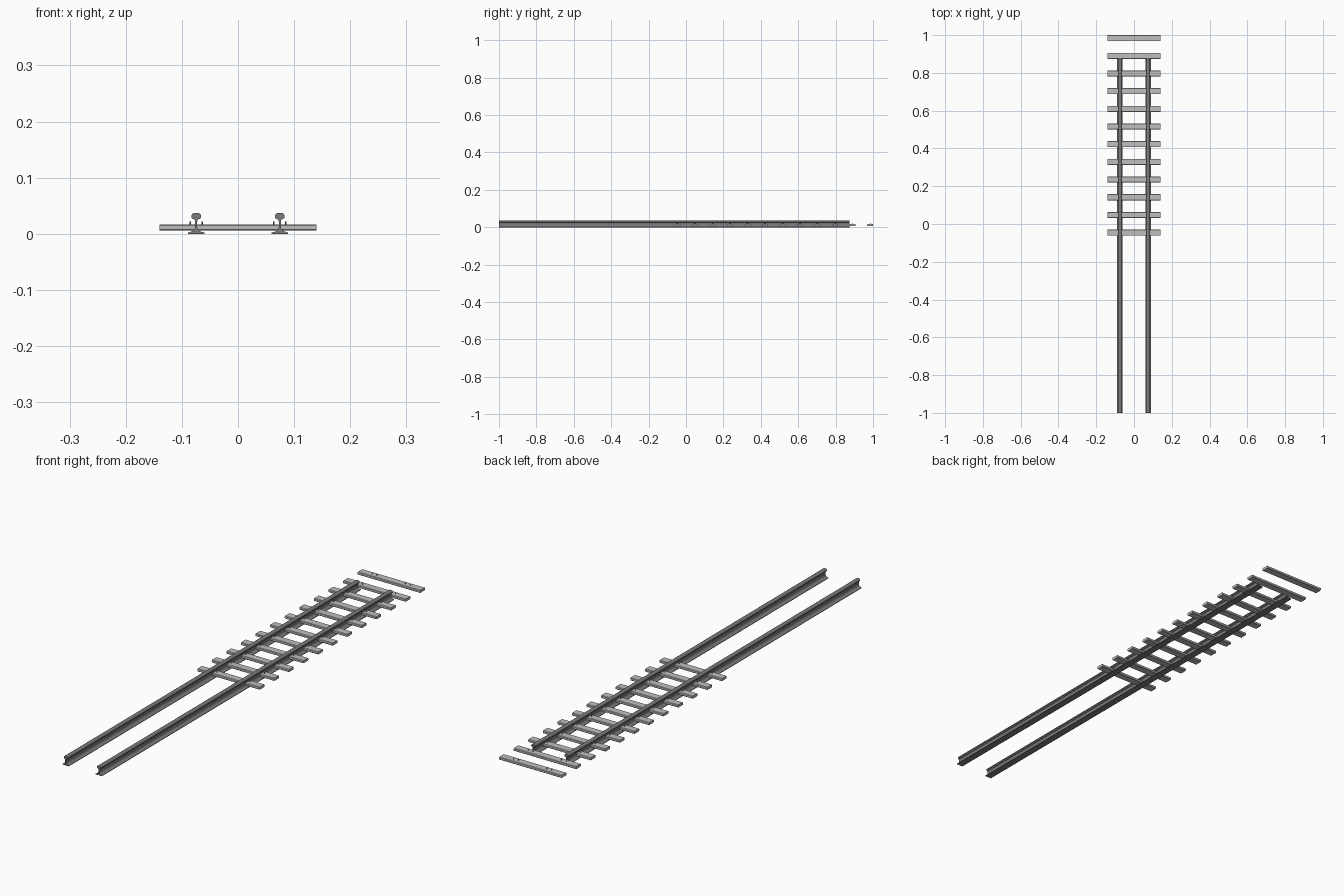
import bpy
import bmesh
from mathutils import Matrix, Vector

cube = bpy.data.objects.get("Cube")
if cube:
    bpy.data.objects.remove(cube)


def material(name, grey):
    mat = bpy.data.materials.new(name)
    mat.use_nodes = True
    colour = (grey, grey, grey, 1)
    mat.diffuse_color = colour
    mat.node_tree.nodes["Principled BSDF"].inputs["Base Color"].default_value = colour
    return mat


CONCRETE = material("pale concrete", 0.52)
STEEL = material("dark steel", 0.2)

GAUGE = 0.0745        # rail centre from the track axis
FRONT, BACK = -1.0, 0.875
SLEEPERS = 12
LAST, PITCH = 0.984, 0.0936


def finish(bm, name, mat):
    bmesh.ops.recalc_face_normals(bm, faces=bm.faces)
    mesh = bpy.data.meshes.new(name)
    bm.to_mesh(mesh)
    bm.free()
    mesh.materials.append(mat)
    obj = bpy.data.objects.new(name, mesh)
    bpy.context.collection.objects.link(obj)
    return obj


def extrude_profile(name, half, centre, mat):
    """Mirror a half profile in x and sweep it along the track."""
    outline = half + [(-x, z) for x, z in reversed(half)]
    bm = bmesh.new()
    face = bm.faces.new([bm.verts.new((centre + x, FRONT, z)) for x, z in outline])
    ext = bmesh.ops.extrude_face_region(bm, geom=[face])
    verts = [v for v in ext["geom"] if isinstance(v, bmesh.types.BMVert)]
    bmesh.ops.translate(bm, verts=verts, vec=(0, BACK - FRONT, 0))
    obj = finish(bm, name, mat)
    bpy.context.view_layer.objects.active = obj
    bpy.ops.object.select_all(action="DESELECT")
    obj.select_set(True)
    bpy.ops.object.shade_smooth_by_angle(angle=0.6)
    return obj


# Rails: foot, thin web and rounded head
rail_half = [(0.0145, 0), (0.0145, 0.002), (0.006, 0.005), (0.003, 0.008),
             (0.0018, 0.012), (0.0018, 0.022), (0.003, 0.0255), (0.007, 0.027),
             (0.0085, 0.029), (0.0085, 0.033), (0.007, 0.0355), (0.004, 0.037)]
for side, x in (("left", GAUGE), ("right", -GAUGE)):
    extrude_profile(side + "_rail", rail_half, x, STEEL)

# Sleepers with chamfered long edges, and bolts either side of each rail
for i in range(SLEEPERS):
    y = LAST - PITCH * i
    bm = bmesh.new()
    size = Matrix.Diagonal((0.28, 0.032, 0.011, 1))
    bmesh.ops.create_cube(bm, size=1, matrix=Matrix.Translation((0, y, 0.0112)) @ size)
    long_edges = [e for e in bm.edges if abs(e.verts[0].co.x - e.verts[1].co.x) > 0.1]
    bmesh.ops.bevel(bm, geom=long_edges, offset=0.002, segments=1, affect="EDGES")
    finish(bm, f"sleeper_{i + 1}", CONCRETE)

    bm = bmesh.new()
    for rail in (-GAUGE, GAUGE):
        for offset in (-0.0107, 0.0107):
            spot = Vector((rail + offset, y, 0.019))
            bmesh.ops.create_cone(bm, cap_ends=True, segments=6, radius1=0.0015,
                                  radius2=0.0015, depth=0.006,
                                  matrix=Matrix.Translation(spot))
    finish(bm, f"bolts_{i + 1}", STEEL)
